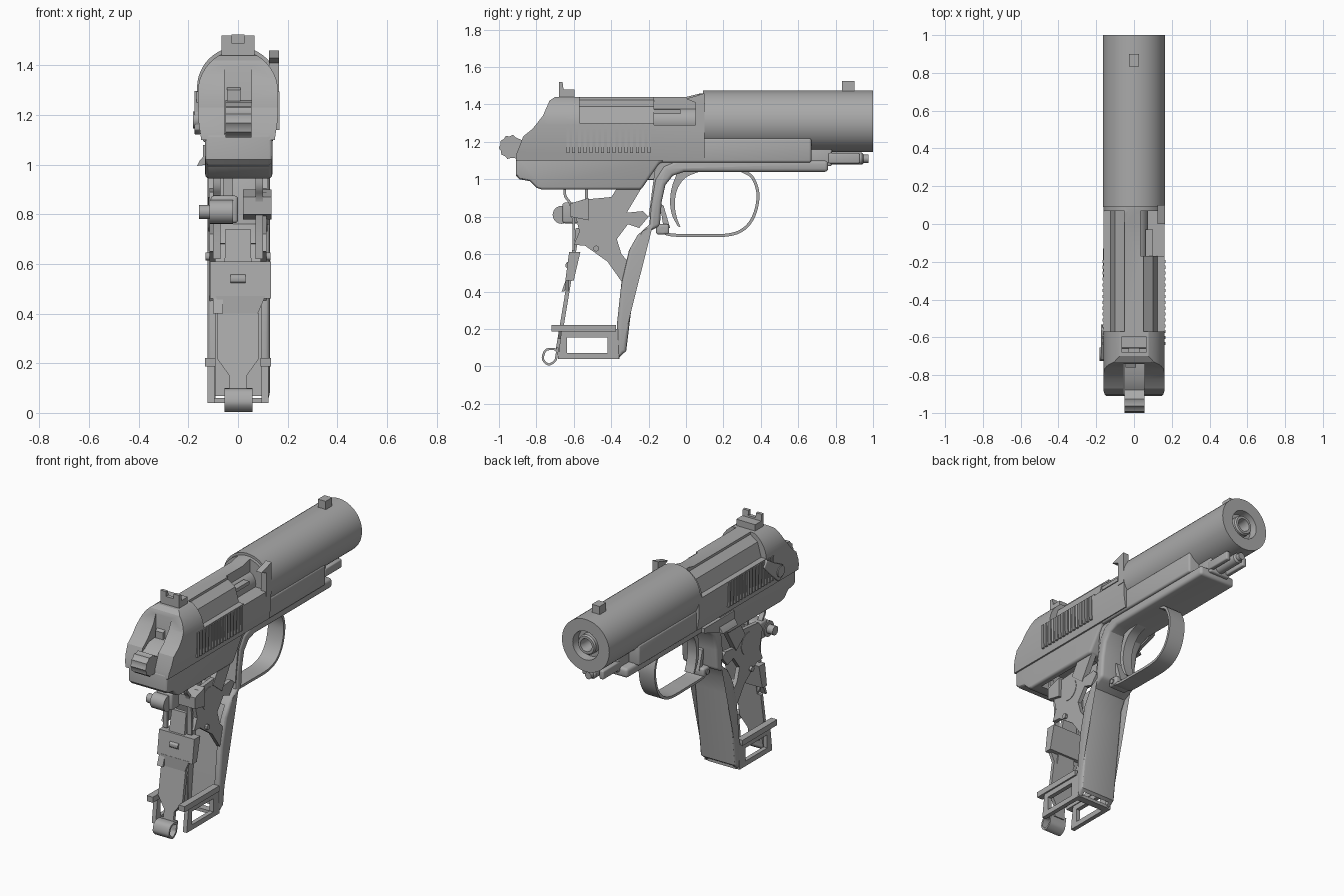
import bpy, bmesh, math
from mathutils import Vector, Matrix

if "Cube" in bpy.data.objects:
    bpy.data.objects.remove(bpy.data.objects["Cube"], do_unlink=True)

grey = bpy.data.materials.new("steel_grey")
grey.use_nodes = True
grey.diffuse_color = (0.4, 0.4, 0.4, 1)
grey.node_tree.nodes["Principled BSDF"].inputs["Base Color"].default_value = (0.4, 0.4, 0.4, 1)
parts = []


def finish(name, bm):
    bmesh.ops.recalc_face_normals(bm, faces=bm.faces)
    me = bpy.data.meshes.new(name)
    bm.to_mesh(me)
    bm.free()
    me.materials.append(grey)
    ob = bpy.data.objects.new(name, me)
    bpy.context.scene.collection.objects.link(ob)
    parts.append(ob)
    return ob


def apply_mods(ob):
    bpy.context.view_layer.update()
    deps = bpy.context.evaluated_depsgraph_get()
    me = bpy.data.meshes.new_from_object(ob.evaluated_get(deps))
    ob.modifiers.clear()
    ob.data = me


def prism(name, pts, lo, hi, axis="X", bevel=0):
    """Extrude an outline: (y, z) points along X, or (x, z) points along Y."""
    place = (lambda a, b: (lo, a, b)) if axis == "X" else (lambda a, b: (a, lo, b))
    bm = bmesh.new()
    face = bm.faces.new([bm.verts.new(place(a, b)) for a, b in pts])
    ext = bmesh.ops.extrude_face_region(bm, geom=[face])
    step = Vector((hi - lo, 0, 0)) if axis == "X" else Vector((0, hi - lo, 0))
    bmesh.ops.translate(bm, vec=step, verts=[v for v in ext["geom"] if isinstance(v, bmesh.types.BMVert)])
    ob = finish(name, bm)
    if bevel:
        mod = ob.modifiers.new("bevel", "BEVEL")
        mod.width, mod.segments, mod.limit_method, mod.angle_limit = bevel, 3, "ANGLE", math.radians(50)
        apply_mods(ob)
    return ob


def box(name, x0, x1, y0, y1, z0, z1, bevel=0):
    return prism(name, [(y0, z0), (y1, z0), (y1, z1), (y0, z1)], x0, x1, bevel=bevel)


def disc(name, y, z, r, x0, x1, n=24):
    ring = [(y + r * math.cos(i * math.tau / n), z + r * math.sin(i * math.tau / n)) for i in range(n)]
    return prism(name, ring, x0, x1)


def boolean(ob, tool, op="DIFFERENCE"):
    mod = ob.modifiers.new("bool", "BOOLEAN")
    mod.object, mod.operation, mod.solver = tool, op, "EXACT"
    apply_mods(ob)
    parts.remove(tool)
    bpy.data.objects.remove(tool, do_unlink=True)


def smooth_path(pts, n=6):
    p = [Vector(q) for q in pts]
    p = [2 * p[0] - p[1]] + p + [2 * p[-1] - p[-2]]
    out = []
    for a, b, c, d in zip(p, p[1:], p[2:], p[3:]):
        for i in range(n):
            t = i / n
            out.append(0.5 * (2 * b + (c - a) * t + (2 * a - 5 * b + 4 * c - d) * t**2 + (3 * b - a - 3 * c + d) * t**3))
    return out + [p[-2]]


def ribbon(name, pts, thick, x0, x1):
    """Band of constant thickness that follows a smooth side path."""
    path = smooth_path(pts)
    left, right = [], []
    for i, p in enumerate(path):
        d = (path[min(i + 1, len(path) - 1)] - path[max(i - 1, 0)]).normalized()
        off = Vector((-d.y, d.x)) * thick / 2
        left.append(p + off)
        right.append(p - off)
    return prism(name, left + right[::-1], x0, x1)


def lathe(name, profile, z, closed=True, n=48):
    """Spin (radius, y) points about the bore line at height z."""
    bm = bmesh.new()
    vs = [bm.verts.new((r, y, z)) for r, y in profile]
    es = [bm.edges.new(e) for e in zip(vs, vs[1:] + vs[:1] if closed else vs[1:])]
    bmesh.ops.spin(bm, geom=vs + es, cent=(0, 0, z), axis=(0, 1, 0), angle=math.tau, steps=n)
    bmesh.ops.remove_doubles(bm, verts=bm.verts, dist=0.0005)
    return finish(name, bm)


# Front sleeve and barrel
BORE = 1.31
lathe("front_sleeve", [(.165, .09), (.165, 1), (.09, 1), (.085, .95), (.06, .95), (.06, .09)], BORE)
lathe("barrel", [(0, -.25), (.075, -.25), (.075, .2), (.062, .2), (.062, .985), (.055, .995), (.04, .995),
                 (.036, .97), (.036, .6), (0, .6)], BORE, closed=False)
box("front_sight", -.027, .027, .835, .9, 1.46, 1.525)

# Rear slide: side outline intersected with a domed section
slide = prism("rear_slide", [(-.91, 1.1), (-.905, 1.14), (-.87, 1.23), (-.82, 1.27), (-.765, 1.34), (-.73, 1.42),
                             (-.7, 1.44), (0, 1.44), (.08, 1.46), (.1, 1.46), (.1, 1.1)], -.3, .3)
dome = [(.162 * math.cos(i * math.pi / 20), 1.29 + .17 * math.sin(i * math.pi / 20)) for i in range(21)]
section = prism("section", dome + [(-.16, 1.18), (-.145, 1.08), (.145, 1.08), (.16, 1.18)], -1.1, .3, "Y")
boolean(slide, section, "INTERSECT")
for s in (-1, 1):
    flank = prism("flank_cut", [(s * a, b) for a, b in ((.125, 1.3), (.25, 1.3), (.25, 1.5), (.05, 1.5), (.05, 1.425), (.1, 1.39))],
                  -.57, .07, "Y")
    boolean(slide, flank)
boolean(slide, box("port_cut", .035, .3, -.17, .07, 1.29, 1.5))
boolean(slide, box("hammer_slot", -.055, .055, -1, -.74, 1.05, 1.425))
box("port_rib", .06, .1, -.28, -.03, 1.35, 1.372)
prism("port_lip", [(.05, 1.26), (.1, 1.26), (.1, 1.46), (0, 1.43), (.05, 1.41)], .125, .165)

# Grip serrations on both sides
for s in (-1, 1):
    for i in range(15):
        y = -.64 + i * .031
        prism("slide_serration", [(y, 1.14), (y + .016, 1.14), (y + .016, 1.295), (y, 1.295)], s * .15, s * .167)

# Lower slide rails and rear frame
lower = prism("lower_rail", [(-.13, 1.09), (.67, 1.09), (.67, 1.22), (-.13, 1.22)], -.142, .142, bevel=.012)
frame = prism("rear_frame", [(-.91, 1.125), (-.91, 1.02), (-.89, 1), (-.835, .99), (-.8, .955), (-.77, .945),
                             (-.24, .945), (-.14, 1.09), (-.05, 1.09), (-.05, 1.125)], -.132, .138, bevel=.015)
boolean(frame, box("frame_hollow", -.1, .1, -.72, -.3, .9, 1.06))

# Rear sight with notch
sight = prism("rear_sight", [(-.68, 1.43), (-.595, 1.43), (-.595, 1.48), (-.655, 1.48), (-.66, 1.52), (-.68, 1.52)], -.066, .066)
boolean(sight, box("notch_cut", -.026, .026, -.7, -.55, 1.49, 1.6))

# Hammer with toothed spur
hammer = [(-.72, 1.1), (-.72, 1.26), (-.82, 1.25), (-.88, 1.21)]
for i in range(13):
    a = math.radians(65 + i * 17)
    r = .066 if i % 2 else .058
    hammer.append((-.935 + r * math.cos(a), 1.172 + r * math.sin(a)))
prism("hammer", hammer, -.05, .055)
prism("firing_pin_block", [(-.76, 1.22), (-.72, 1.22), (-.72, 1.32), (-.76, 1.3)], -.045, .01)

# Dust cover, front strap and hollow grip
strap = prism("front_strap", [(.76, 1.1), (.76, 1.04), (-.01, 1.04), (-.07, 1.02), (-.11, .97), (-.13, .88), (-.14, .75),
                              (-.17, .735), (-.22, .71), (-.25, .65), (-.262, .55), (-.32, .08), (-.335, .07), (-.365, .04),
                              (-.37, .22), (-.345, .45), (-.305, .62), (-.26, .7), (-.195, .76), (-.19, .85),
                              (-.165, 1), (-.12, 1.07), (-.05, 1.1)], -.122, .128, bevel=.03)
boolean(strap, prism("grip_hollow", [(-.5, 0), (-.345, 0), (-.29, .5), (-.275, .62), (-.245, .68), (-.5, .7)], -.09, .095))

# Recoil guide at the front of the dust cover
box("guide_block", -.07, .07, .66, .78, 1.07, 1.165, bevel=.01)
lathe("guide_rod", [(0, .7), (.032, .7), (.032, .94), (.022, .95), (.022, .975), (0, .975)], 1.11, closed=False, n=20)
for s in (-1, 1):
    box("guide_ear", s * .045, s * .075, .76, .93, 1.085, 1.14, bevel=.008)

# Trigger and guard
ribbon("trigger_guard", [(.3, 1.045), (.355, 1.01), (.385, .92), (.365, .81), (.31, .735), (.22, .702), (.05, .7),
                         (-.08, .703), (-.14, .725)], .016, -.055, .055)
box("guard_hinge", -.06, .06, -.16, -.09, .705, .76, bevel=.012)
disc("hinge_pin", -.125, .73, .015, -.066, .066, 12)
prism("trigger", smooth_path([(.07, 1.04), (0, 1.01), (-.045, .95), (-.06, .87), (-.05, .8), (-.03, .745)])
      + smooth_path([(-.045, .75), (-.075, .81), (-.085, .88), (-.075, .96), (-.045, 1.04)]), -.032, .032)
prism("trigger_tail", [(-.14, .87), (-.12, .86), (-.085, .74), (-.12, .74)], -.03, .03)

# Mirrored grip side plates, struts and pins
for s in (-1, 1):
    prism("grip_plate", [(-.6, .84), (-.56, .89), (-.4, .905), (-.33, .82), (-.23, .83), (-.2, .8), (-.25, .74), (-.31, .76),
                         (-.37, .68), (-.345, .6), (-.31, .56), (-.335, .44), (-.42, .56), (-.54, .645), (-.6, .65),
                         (-.57, .72)], s * .09, s * .115)
    prism("frame_strut", [(-.28, 1.1), (-.15, 1.1), (-.33, .8), (-.42, .87)], s * .085, s * .12)
    prism("strap_strut", [(-.16, 1.1), (-.06, 1.1), (-.15, .96), (-.17, .8), (-.2, .8)], s * .08, s * .12)
    disc("plate_boss", -.455, .8, .07, s * .09, s * .118)
    disc("plate_pin", -.48, .63, .016, s * .09, s * .13, 12)
    ribbon("rear_wire", [(-.65, .96), (-.645, .91), (-.615, .86), (-.6, .75), (-.6, .62)], .014, s * .07, s * .1)
box("sear_link", -.06, -.02, -.54, -.525, .87, .97)

# Rear lever and cross shaft
box("rear_lever", -.11, 0, -.66, -.57, .765, .875, bevel=.012)
disc("lever_shaft", -.665, .81, .048, -.115, -.02)
disc("lever_knob", -.665, .81, .028, -.158, -.1)
prism("lever_arm", [(-.62, .8), (-.52, .78), (-.52, .9), (-.62, .87)], .02, .135)

# Mainspring leaf, clip and end loop
def leaf(z0, z1, w0, w1):
    """Sloped flat strip between two heights with a width at each end."""
    bm = bmesh.new()
    bmesh.ops.create_cube(bm, size=1)
    for v in bm.verts:
        z, w = (z1, w1) if v.co.z > 0 else (z0, w0)
        v.co = (v.co.x * 2 * w, -.7 + .165 * z + v.co.y * .022, z)
    return finish("spring_leaf", bm)


leaf(.4, .74, .06, .05)
leaf(.22, .4, .085, .085)
leaf(.15, .22, .035, .085)
leaf(.08, .15, .035, .035)
ribbon("spring_loop", [(-.685, .1), (-.692, .06), (-.7, .03), (-.735, .01), (-.765, .04), (-.75, .085), (-.71, .093), (-.685, .08)],
       .012, -.055, .058)
prism("spring_clip", [(-.645, .46), (-.6, .46), (-.565, .61), (-.625, .61)], -.113, .133)
prism("clip_tongue", [(-.06, .4), (.08, .4), (.11, .47), (-.09, .47)], -.645, -.625, "Y")
disc("clip_stud", -.625, .54, .02, -.03, .03, 12)
prism("rear_catch", [(-.665, .4), (-.65, .4), (-.62, .47), (-.64, .47)], -.1, -.06)

# Bottom bracket: slotted side plates, cross walls and flange
for s in (-1, 1):
    plate = prism("base_plate", [(-.685, .04), (-.36, .04), (-.35, .2), (-.665, .2)], s * .095, s * .122)
    boolean(plate, box("slot_cut", s * .05, s * .2, -.635, -.42, .072, .155))
    box("base_flange", s * .09, s * .132, -.72, -.375, .187, .222)
box("base_floor", -.1, .1, -.4, -.355, .04, .06)

# Safety lever and slide catch on one side
prism("safety_lever", [(-.72, 1.14), (-.68, 1.12), (-.6, 1.19), (-.53, 1.26), (-.56, 1.3), (-.64, 1.25), (-.72, 1.21)], -.176, -.15, bevel=.006)
disc("safety_pivot", -.69, 1.18, .035, -.182, -.14)
prism("slide_catch", [(-.125, 1), (-.165, .995), (-.155, 1.015), (-.125, 1.05)], -.28, -.13, "Y")
prism("catch_arm", [(-.28, 1.03), (-.13, 1), (.02, 1.05), (.02, 1.08), (-.28, 1.08)], -.142, -.12)

# Shading
bpy.ops.object.select_all(action="DESELECT")
for ob in parts:
    ob.select_set(True)
bpy.context.view_layer.objects.active = parts[0]
bpy.ops.object.shade_smooth_by_angle(angle=math.radians(30))
